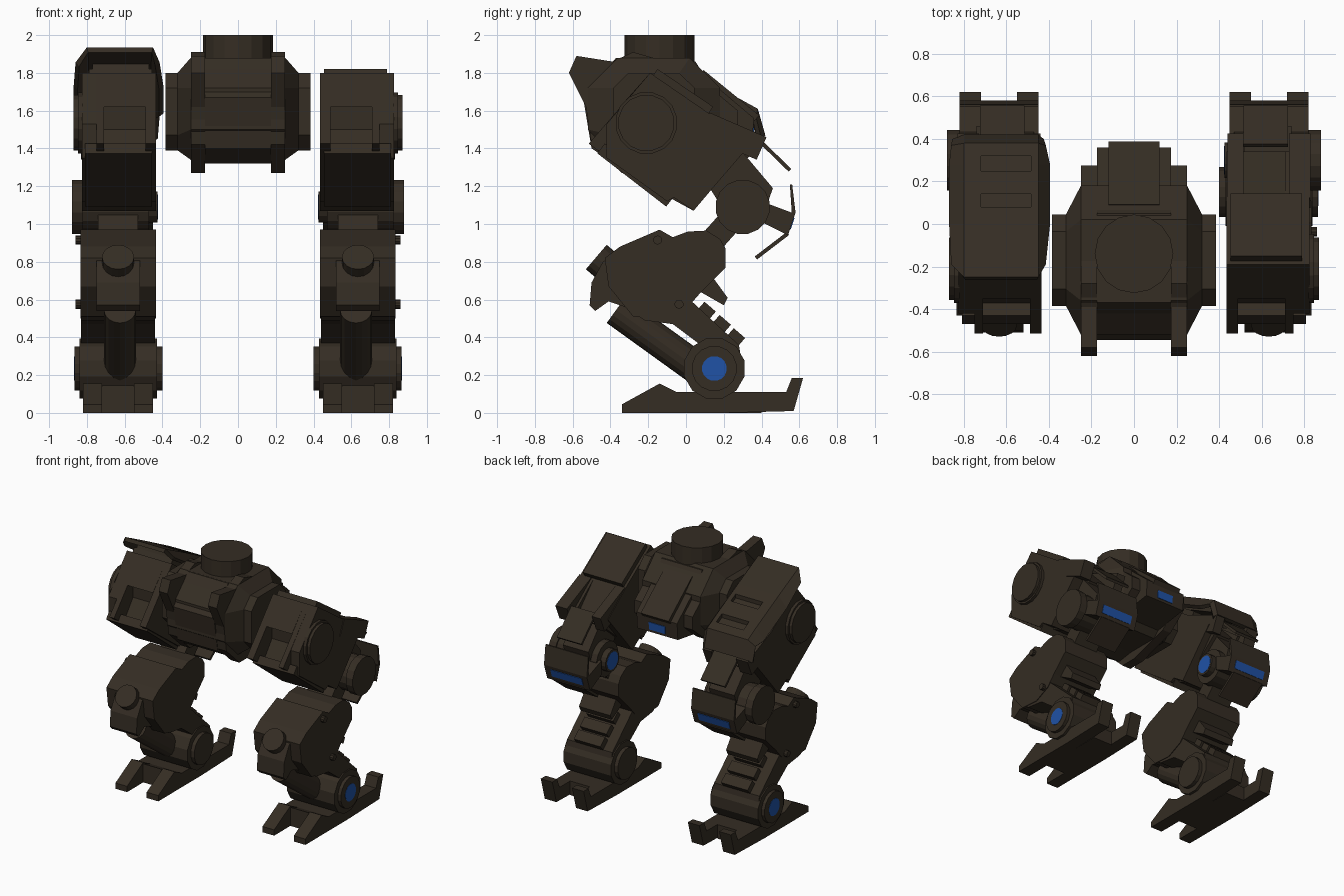
import bpy, bmesh, math
from mathutils import Vector

if "Cube" in bpy.data.objects:
    bpy.data.objects.remove(bpy.data.objects["Cube"])


def material(name, rgb):
    m = bpy.data.materials.new(name)
    m.diffuse_color = (*rgb, 1)
    m.use_nodes = True
    m.node_tree.nodes["Principled BSDF"].inputs["Base Color"].default_value = m.diffuse_color
    return m


BROWN = material("dark brown armour", (0.035, 0.026, 0.017))
BLUE = material("blue light", (0.014, 0.085, 0.38))


def finish(name, bm, mat=BROWN, mirror=False):
    bmesh.ops.recalc_face_normals(bm, faces=bm.faces)
    me = bpy.data.meshes.new(name)
    bm.to_mesh(me)
    bm.free()
    me.materials.append(mat)
    ob = bpy.data.objects.new(name, me)
    bpy.context.collection.objects.link(ob)
    if mirror:
        ob.modifiers.new("both sides", 'MIRROR')
    return ob


def loft(name, sections, mat=BROWN, mirror=False):
    """sections: (x, [(y, z), ...]) rings joined one after another, ends capped"""
    bm = bmesh.new()
    rings = [[bm.verts.new((x, y, z)) for y, z in p] for x, p in sections]
    n = len(rings[0])
    for a, b in zip(rings, rings[1:]):
        for i in range(n):
            j = (i + 1) % n
            bm.faces.new((a[i], a[j], b[j], b[i]))
    bm.faces.new(rings[0])
    bm.faces.new(rings[-1])
    return finish(name, bm, mat, mirror)


def prism(name, pts, x0, x1, mat=BROWN, mirror=True):
    return loft(name, [(x0, pts), (x1, pts)], mat, mirror)


def slab(name, a, b, thick, x0, x1, mat=BROWN, mirror=True):
    """flat bar following the line a-b in the side view"""
    a, b = Vector(a), Vector(b)
    d = (b - a).normalized() * thick / 2
    n = Vector((-d.y, d.x))
    return prism(name, [tuple(p) for p in (a + n, b + n, b - n, a - n)], x0, x1, mat, mirror)


def ring(y, z, r, n=16):
    return [(y + r * math.cos(math.tau * (i + .5) / n), z + r * math.sin(math.tau * (i + .5) / n))
            for i in range(n)]


def disc(name, y, z, r, x0, x1, mat=BROWN, n=16):
    return prism(name, ring(y, z, r, n), x0, x1, mat)


def tube(name, a, b, r, mirror=True, n=16):
    a, b = Vector(a), Vector(b)
    bm = bmesh.new()
    bmesh.ops.create_cone(bm, cap_ends=True, segments=n, radius1=r, radius2=r, depth=(b - a).length)
    bmesh.ops.rotate(bm, verts=bm.verts, matrix=(b - a).to_track_quat('Z', 'Y').to_matrix())
    bmesh.ops.translate(bm, verts=bm.verts, vec=(a + b) / 2)
    return finish(name, bm, BROWN, mirror)


def octagon(cy, cz, hy, hz, c):
    q = [(hy - c, hz), (hy, hz - c), (hy, c - hz), (hy - c, -hz),
         (c - hy, -hz), (-hy, c - hz), (-hy, hz - c), (c - hy, hz)]
    return [(cy + y, cz + z) for y, z in q]


# pelvis: centre block, flared sides, hip plates, fins, turret ring
prism("pelvis_core", [(-.37, 1.88), (.05, 1.86), (.10, 1.78), (.36, 1.56), (.35, 1.43),
                      (-.38, 1.32), (-.50, 1.40), (-.545, 1.67)], -.175, .175, mirror=False)
loft("pelvis_side", [(.0, octagon(-.17, 1.61, .35, .27, .16)),
                     (.25, octagon(-.17, 1.61, .35, .27, .16)),
                     (.32, octagon(-.17, 1.595, .215, .205, .08)),
                     (.385, octagon(-.17, 1.595, .215, .205, .08))], mirror=True)
prism("pelvis_fin", [(-.58, 1.89), (-.39, 1.86), (-.28, 1.91), (.0, 1.83), (.275, 1.60), (.275, 1.5),
                     (.12, 1.37), (-.20, 1.27), (-.34, 1.27), (-.50, 1.42), (-.53, 1.62), (-.62, 1.80)],
      .175, .25)
tube("turret_ring", (0, -.14, 1.80), (0, -.14, 2), .185, mirror=False)
slab("rear_hatch", (.08, 1.80), (.375, 1.56), .04, -.12, .12, mirror=False)
slab("rear_light", (.352, 1.45), (.357, 1.51), .008, -.07, .07, BLUE, False)
slab("belly_light", (-.21, 1.347), (-.09, 1.366), .009, -.13, .13, BLUE, False)

# thighs: inner cheek, notched middle, outer cheek set back at the front
full = [(-.515, 1.425), (-.19, 1.80), (.13, 1.58), (.34, 1.42), (.15, 1.2), (.04, 1.07), (-.065, 1.14), (-.10, 1.12)]
notched = [(-.35, 1.62), (-.19, 1.80), (.13, 1.58), (.34, 1.36), (.15, 1.2), (.04, 1.07), (-.07, 1.13),
           (-.40, 1.345), (-.28, 1.50), (-.28, 1.62)]
outer = [(-.42, 1.35), (-.42, 1.53)] + full[1:]
prism("thigh_inner_cheek", full, .435, .49)
prism("thigh_middle", notched, .49, .71)
prism("thigh_strut", full, .71, .75)
prism("thigh_outer_cheek", outer, .75, .825)
slab("thigh_under_plate", (-.45, 1.40), (-.085, 1.118), .065, .455, .81)
slab("thigh_top_plate", (-.165, 1.80), (.13, 1.60), .05, .455, .79)
disc("hip_disc", -.21, 1.535, .165, .82, .848)
disc("hip_cap", -.21, 1.535, .15, .848, .87)
for x0, x1 in ((.44, .515), (.73, .83)):
    slab("thigh_rail", (.10, 1.53), (.40, 1.40), .13, x0, x1)
prism("lower_thigh", [(.08, 1.48), (.30, 1.38), (.46, 1.19), (.40, 1.02), (.22, 1.04), (.12, 1.2)], .52, .74)
slab("thigh_rear_plate", (.37, 1.46), (.55, 1.285), .02, .515, .725)

# knees
disc("knee_core", .30, 1.09, .135, .47, .82)
disc("knee_outer_disc", .30, 1.09, .145, .82, .88)
disc("knee_inner_disc", .30, 1.09, .085, .425, .47)
disc("knee_light", .30, 1.09, .068, .4235, .428, BLUE)
prism("knee_guard", [(.55, 1.21), (.562, 1.21), (.58, 1.06), (.54, .94), (.40, 1.01), (.40, 1.12), (.56, 1.06)],
      .45, .82)
slab("knee_guard_light", (.571, 1.033), (.551, .973), .008, .50, .77, BLUE)
slab("knee_guard_lip", (.37, .82), (.54, .95), .02, .50, .77)

# shins
slab("knee_link", (.30, 1.09), (.04, .80), .13, .53, .74)
prism("shin_block", [(-.14, .97), (-.07, .93), (.01, .96), (.11, .965), (.18, .92), (.21, .87), (.21, .77),
                     (.14, .70), (.08, .64), (.01, .56), (-.12, .50), (-.28, .51), (-.41, .67), (-.43, .82),
                     (-.35, .88)], .435, .835)
prism("shin_nose", [(-.35, .86), (-.44, .80), (-.50, .69), (-.51, .57), (-.48, .54), (-.41, .59), (-.20, .52)],
      .52, .75)
tube("shin_knob", (.635, -.475, .825), (.635, -.34, .71), .085)
prism("shin_spur", [(.08, .74), (.14, .72), (.22, .61), (.20, .57), (.06, .65)], .50, .77)
prism("shin_beam", [(-.28, .53), (.02, .60), (.28, .36), (.30, .24), (.15, .08), (.02, .24), (.09, .35),
                    (-.07, .47), (-.22, .49)], .44, .83)
tube("shin_piston", (.625, -.37, .545), (.625, .06, .235), .085)
for y, z in ((.11, .53), (.19, .46), (.265, .39)):
    slab("shin_rib", (y - .035, z + .032), (y + .025, z - .02), .07, .52, .75)
disc("shin_bolt", -.15, .915, .024, .83, .86, n=10)
disc("shin_bolt", -.037, .575, .024, .83, .86, n=10)

# ankles
disc("ankle_core", .15, .235, .165, .43, .84, n=12)
disc("ankle_disc", .15, .235, .12, .40, .866)
disc("ankle_light", .15, .235, .066, .864, .868, BLUE)

# feet: two long rails with a shorter middle, forked at both ends
rail = [(-.34, 0), (-.34, .045), (-.14, .155), (-.05, .11), (.53, .11), (.56, .185), (.62, .185), (.57, .01), (.2, 0)]
prism("foot_rail", rail, .45, .55)
prism("foot_rail", rail, .72, .82)
prism("foot_middle", [(-.14, 0), (-.14, .145), (-.05, .11), (.40, .11), (.40, 0)], .55, .72)

# armour shell over one thigh only, with two slots
bm = bmesh.new()
# each row: y, z, inset of the flat part, then x, y and drop of the folded edge
rows = [(-.25, 1.935, .0, .02, .06, .08), (.0, 1.81, .0, .0, .0, .08), (.28, 1.665, .0, .0, .0, .08),
        (.38, 1.61, .0, .02, -.01, .04), (.42, 1.47, .0, .03, -.02, .02)]
grid = []
for y, z, inset, ex, ey, drop in rows:
    grid.append([bm.verts.new((-.87 + ex * .5, y + ey, z - drop)), bm.verts.new((-.80 + inset, y, z)),
                 bm.verts.new((-.45 - inset, y, z)), bm.verts.new((-.395 - ex, y + ey, z - drop))])
for a, b in zip(grid, grid[1:]):
    for i in range(3):
        bm.faces.new((a[i], a[i + 1], b[i + 1], b[i]))
shell = finish("thigh_armour_shell", bm)
sol = shell.modifiers.new("thickness", 'SOLIDIFY')
sol.thickness = .03
for y0, y1 in ((.25, .32), (.08, .14)):
    z = 1.81 - .52 * (y0 + y1) / 2
    cut = prism("slot_cutter", [(y0, z - .12), (y1, z - .12), (y1, z + .12), (y0, z + .12)], -.72, -.485, mirror=False)
    cut.hide_render = True
    cut.hide_viewport = True
    mod = shell.modifiers.new("slot", 'BOOLEAN')
    mod.object = cut
    mod.operation = 'DIFFERENCE'
# floor below the slots, joining the shell to the thigh
slab("armour_shell_mount", (-.15, 1.82), (.36, 1.555), .06, -.77, -.47, mirror=False)
